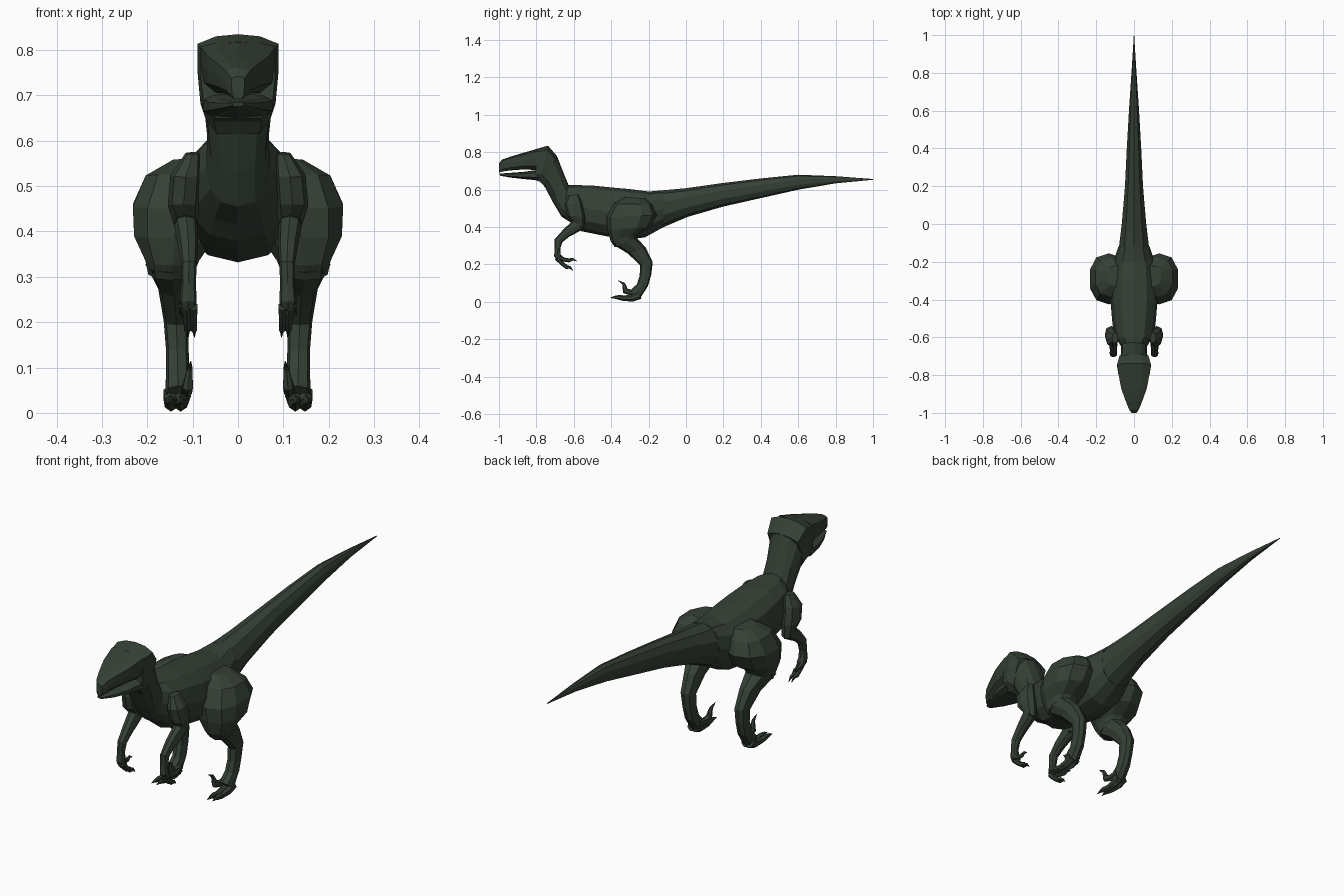
import bpy, bmesh, math
from mathutils import Vector

skin = bpy.data.materials.new("dark green skin")
skin.diffuse_color = (0.036, 0.052, 0.036, 1)


def round_profile(sides, power=2.0):
    """Unit superellipse outline as (sideways, up) pairs."""
    pts = []
    for i in range(sides):
        a = 2 * math.pi * i / sides
        s, c = math.sin(a), math.cos(a)
        pts.append((math.copysign(abs(s) ** (2 / power), s),
                    math.copysign(abs(c) ** (2 / power), c)))
    return pts


def loft(name, stations, profile, mirror=False):
    """Skin sections given as (y1, z1, y2, z2, half_width, centre_x)."""
    bm = bmesh.new()
    rings = []
    for st in stations:
        y1, z1, y2, z2, hw = st[:5]
        x = st[5] if len(st) > 5 else 0
        a, b = Vector((x, y1, z1)), Vector((x, y2, z2))
        mid, half = (a + b) / 2, (a - b) / 2
        rings.append([bm.verts.new(mid + half * v + Vector((hw * u, 0, 0)))
                      for u, v in profile])
    n = len(profile)
    for r, s in zip(rings, rings[1:]):
        for i in range(n):
            j = (i + 1) % n
            bm.faces.new((r[i], r[j], s[j], s[i]))
    bm.faces.new(rings[0])
    bm.faces.new(rings[-1])
    bmesh.ops.recalc_face_normals(bm, faces=bm.faces)
    me = bpy.data.meshes.new(name)
    bm.to_mesh(me)
    bm.free()
    me.materials.append(skin)
    ob = bpy.data.objects.new(name, me)
    bpy.context.collection.objects.link(ob)
    if mirror:
        mod = ob.modifiers.new("mirror", 'MIRROR')
        mod.use_mirror_merge = False
    return ob


def digit(name, path, x0, x1):
    """Tapered toe or finger along (y, z, radius) points, mirrored."""
    st = []
    last = len(path) - 1
    for i, (y, z, r) in enumerate(path):
        p, q = path[max(i - 1, 0)], path[min(i + 1, last)]
        d = Vector((q[0] - p[0], q[1] - p[1])).normalized()
        st.append((y - d.y * r, z + d.x * r, y + d.y * r, z - d.x * r,
                   r * 0.8, x0 + (x1 - x0) * i / last))
    loft(name, st, round_profile(6), True)


# Neck and torso
loft("torso", [
    (-.69, .78, -.755, .615, .077), (-.655, .69, -.71, .53, .068),
    (-.628, .625, -.665, .455, .070), (-.60, .625, -.60, .415, .098),
    (-.50, .622, -.56, .378, .114), (-.40, .612, -.43, .352, .124),
    (-.30, .603, -.32, .332, .122), (-.20, .590, -.22, .345, .112),
    (-.12, .597, -.12, .40, .083)], round_profile(12, 2.3))

# Tail
loft("tail", [
    (-.12, .597, -.12, .40, .083), (0, .608, .01, .455, .067),
    (.20, .636, .20, .51, .050), (.40, .660, .40, .555, .040),
    (.60, .680, .60, .600, .028), (.80, .672, .80, .634, .014),
    (1.0, .657, 1.0, .653, .001)], round_profile(10, 2.2))

# Head: flat brow on top, steep cheeks
head_profile = [(0, 1), (.55, .95), (1, .78), (1, .1), (.93, -.6), (.6, -1),
                (-.6, -1), (-.93, -.6), (-1, .1), (-1, .78), (-.55, .95)]
loft("head", [
    (-.80, .818, -.805, .650, .082), (-.738, .835, -.78, .643, .089),
    (-.69, .78, -.755, .615, .077)], head_profile)
loft("upper_jaw", [
    (-1.0, .742, -1.0, .692, .014), (-.982, .761, -.98, .697, .026),
    (-.94, .776, -.94, .703, .043), (-.87, .797, -.87, .708, .068),
    (-.79, .820, -.79, .705, .083)], head_profile)
loft("lower_jaw", [
    (-.997, .686, -.995, .675, .012), (-.94, .690, -.94, .665, .040),
    (-.87, .695, -.87, .657, .065), (-.79, .706, -.79, .650, .080)],
    round_profile(10, 3))

# Hind legs: thigh, shin and long upright foot bones
loft("thigh", [
    (-.33, .560, -.22, .555, .050, .095), (-.385, .525, -.18, .520, .085, .122),
    (-.425, .450, -.155, .465, .102, .134), (-.42, .385, -.19, .400, .094, .139),
    (-.403, .325, -.255, .360, .062, .145), (-.38, .292, -.27, .335, .052, .148)],
    round_profile(10, 2.4), True)
loft("shin", [
    (-.395, .310, -.265, .345, .056, .148), (-.31, .258, -.215, .290, .036, .140),
    (-.245, .195, -.178, .212, .028, .136), (-.248, .140, -.186, .145, .025, .134),
    (-.262, .095, -.203, .085, .026, .133), (-.30, .060, -.25, .012, .028, .132)],
    round_profile(8, 2.6), True)

# Toes and raised hooked claw
toe = [(-.25, .040, .026), (-.285, .022, .020), (-.33, .019, .015),
       (-.355, .024, .014), (-.38, .025, .008), (-.404, .022, .001)]
digit("outer_toe", toe, .146, .154)
digit("middle_toe", toe, .126, .128)
digit("hooked_toe", [(-.25, .055, .018), (-.295, .050, .016), (-.325, .060, .016),
                     (-.328, .080, .012), (-.335, .098, .008), (-.362, .114, .001)],
      .115, .104)

# Arms: shoulder, forearm and hand
loft("upper_arm", [
    (-.63, .570, -.575, .575, .016, .100), (-.650, .520, -.555, .530, .034, .115),
    (-.635, .460, -.54, .455, .035, .120), (-.612, .438, -.545, .390, .026, .115)],
    round_profile(8, 2.4), True)
loft("forearm", [
    (-.60, .440, -.55, .388, .026, .115), (-.655, .388, -.625, .348, .022, .110),
    (-.702, .335, -.662, .318, .017, .108), (-.703, .285, -.672, .285, .016, .109),
    (-.705, .245, -.670, .255, .019, .110), (-.69, .218, -.655, .238, .018, .110)],
    round_profile(8, 2.4), True)

# Clawed fingers
digit("upper_finger", [(-.69, .240, .014), (-.65, .226, .011), (-.625, .222, .011),
                       (-.605, .228, .007), (-.583, .218, .001)], .118, .126)
for label, x in (("inner", .099), ("outer", .113)):
    digit(label + "_finger", [(-.69, .235, .014), (-.66, .203, .011),
                              (-.637, .186, .011), (-.62, .184, .007),
                              (-.603, .167, .001)], x, x - .003)
